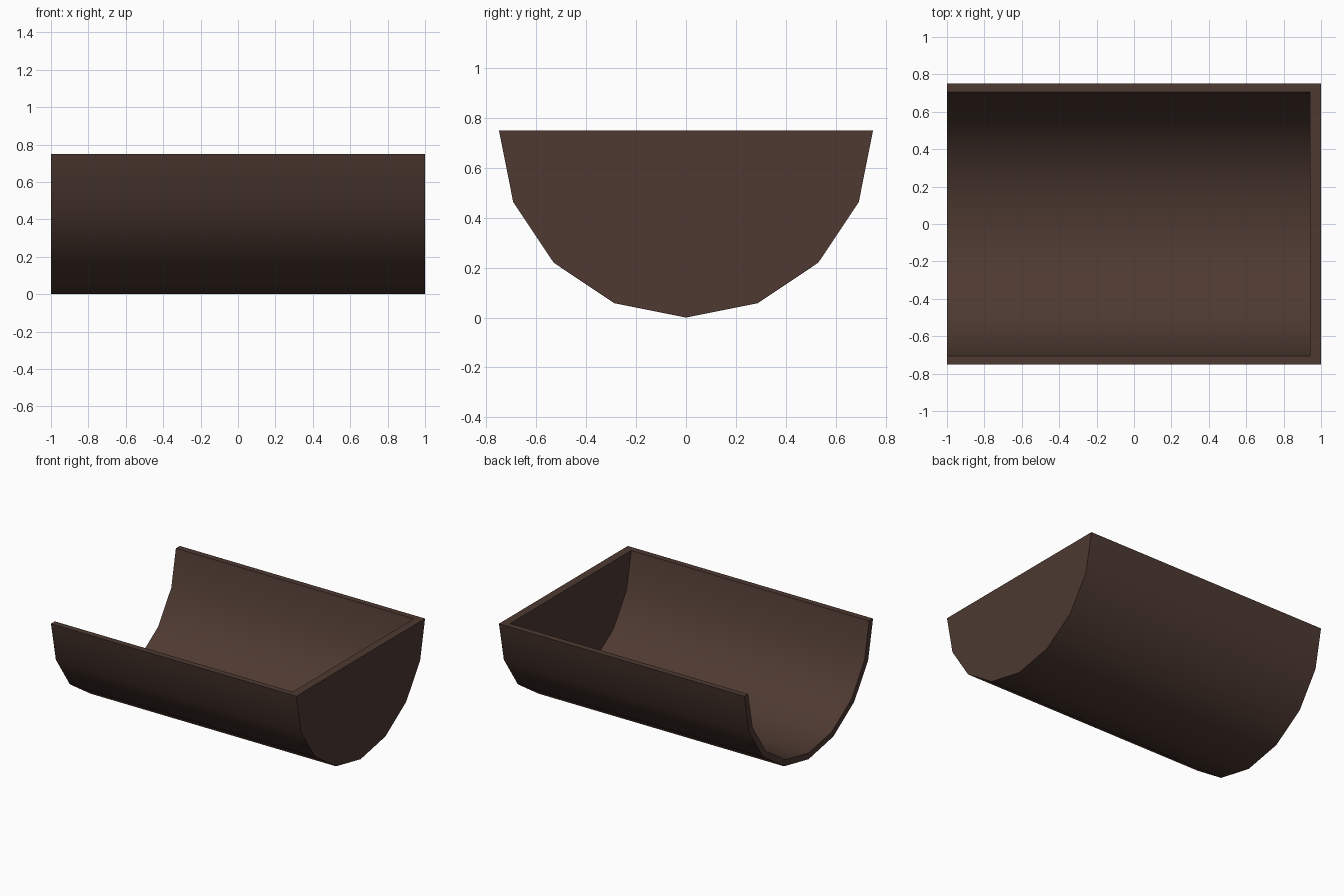
import bpy
import bmesh
from math import cos, sin, pi, radians

cube = bpy.data.objects.get("Cube")
if cube:
    bpy.data.objects.remove(cube, do_unlink=True)

RADIUS = 0.75
INNER = RADIUS * 0.94
SIDES = 8  # facets around the half circle

brown = bpy.data.materials.new("dark_brown")
brown.use_nodes = True
colour = (0.075, 0.041, 0.031, 1)
brown.diffuse_color = colour
brown.node_tree.nodes["Principled BSDF"].inputs["Base Color"].default_value = colour

bm = bmesh.new()


def half_ring(x, r):
    """Half circle of vertices hanging below the rim height."""
    angles = [pi * i / SIDES for i in range(SIDES + 1)]
    return [bm.verts.new((x, r * cos(a), RADIUS - r * sin(a))) for a in angles]


# Outer skin, open-end rim and inner skin are one loft through four half rings
rings = [half_ring(1, RADIUS), half_ring(-1, RADIUS),
         half_ring(-1, INNER), half_ring(0.94, INNER)]
for a, b in zip(rings, rings[1:]):
    for i in range(SIDES):
        bm.faces.new((a[i], a[i + 1], b[i + 1], b[i]))

# Closed end wall, outside and inside
bm.faces.new(rings[0])
bm.faces.new(rings[3])

# Flat top rim along both sides and across the closed end
for k in (0, -1):
    bm.faces.new([ring[k] for ring in rings])
bm.faces.new((rings[0][0], rings[0][-1], rings[3][-1], rings[3][0]))

bmesh.ops.recalc_face_normals(bm, faces=bm.faces[:])
mesh = bpy.data.meshes.new("half_round_trough")
bm.to_mesh(mesh)
bm.free()
mesh.materials.append(brown)

trough = bpy.data.objects.new("half_round_trough", mesh)
bpy.context.collection.objects.link(trough)

# Smooth curved skins, sharp rims and ends
bpy.ops.object.select_all(action="DESELECT")
trough.select_set(True)
bpy.context.view_layer.objects.active = trough
bpy.ops.object.shade_smooth_by_angle(angle=radians(30))
